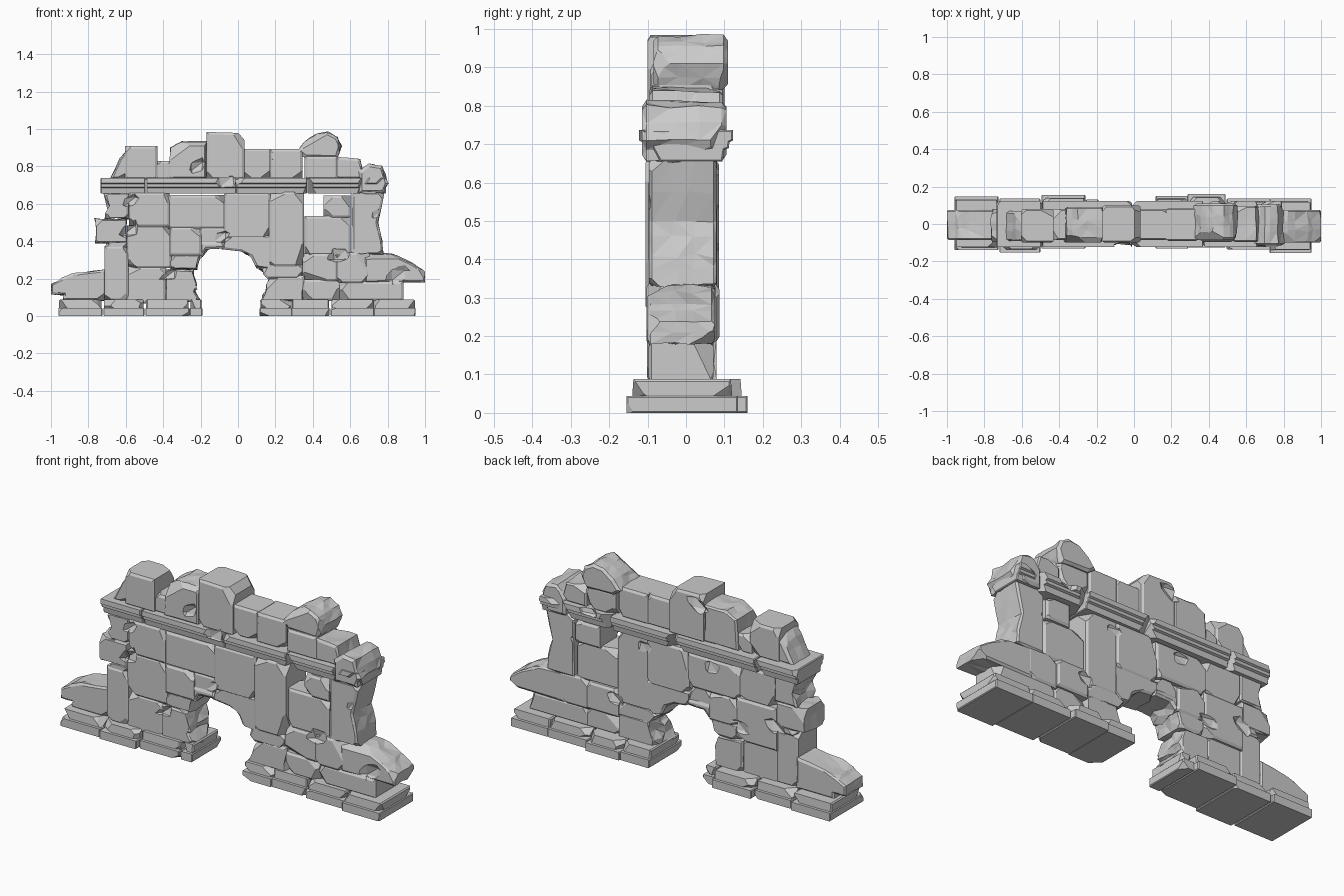
import bpy, bmesh, random
from mathutils import Vector

if "Cube" in bpy.data.objects:
    bpy.data.objects.remove(bpy.data.objects["Cube"])

FRONT, BACK = -0.097, 0.08


def inset(pts, d):
    """Mitred inward offset of a counter-clockwise outline."""
    out = []
    for i, p in enumerate(pts):
        a = (p - pts[i - 1]).normalized()
        b = (pts[(i + 1) % len(pts)] - p).normalized()
        n1, n2 = Vector((-a.y, a.x)), Vector((-b.y, b.x))
        out.append(p + (n1 + n2) * (d / max(0.4, 1 + n1.dot(n2))))
    return out


def stone(name, outline, lo=FRONT, hi=BACK, rough=0.0, chips=2, axis='y',
          bevel=0.008, depth=0.03, grow=0.004):
    """Chamfered block: outline swept along y (or x), roughened rim, chipped corners."""
    rng = random.Random(name)
    pts = [Vector(p) for p in outline]
    if sum(p.cross(pts[(i + 1) % len(pts)]) for i, p in enumerate(pts)) < 0:
        pts.reverse()
    corners = pts
    if rough:
        pts = [q for i, p in enumerate(pts) for q in
               (p, p.lerp(pts[(i + 1) % len(pts)], rng.uniform(0.35, 0.65)))]
    full = inset(pts, -grow) if axis == 'y' else pts
    small = inset(pts, bevel)
    span = hi - lo
    levels = [(lo, small), (lo + bevel, full)]
    if rough:
        levels += [(lo + span * f, full) for f in (0.36, 0.66)]
    levels += [(hi - bevel, full), (hi, small)]
    place = (lambda p, w: Vector((p.x, w, p.y))) if axis == 'y' else \
            (lambda p, w: Vector((w, p.x, p.y)))
    bm = bmesh.new()
    mid = sum(pts, Vector((0, 0))) / len(pts)
    rings = []
    for k, (w, ring) in enumerate(levels):
        row = []
        for p in ring:
            w2 = w
            if rough and 0 < k < len(levels) - 1:
                p = p + (mid - p).normalized() * rng.uniform(-0.3, 1) * rough
                if 1 < k < len(levels) - 2:
                    w2 += rng.uniform(-1, 1) * rough * 0.9
            row.append(bm.verts.new(place(p, w2)))
        rings.append(row)
    n = len(pts)
    rim = [bm.faces.new((r[i], r[(i + 1) % n], s[(i + 1) % n], s[i]))
           for r, s in zip(rings, rings[1:]) for i in range(n)]
    bm.faces.new(rings[0])
    bm.faces.new(rings[-1])
    if rough:
        bmesh.ops.triangulate(bm, faces=rim)
    # chipped corners
    for _ in range(chips):
        i = rng.randrange(len(corners))
        p, a, b = corners[i], corners[i - 1], corners[(i + 1) % len(corners)]
        if (p - a).cross(b - p) <= 0:
            continue
        o = ((p - a).normalized() + (p - b).normalized()).normalized()
        o = Vector((o.x + rng.uniform(-.4, .4), o.y + rng.uniform(-.4, .4)))
        s = rng.choice((-1, 1))
        nrm = place(o, s * rng.uniform(0.4, 1.1)).normalized()
        cut = place(p, hi if s > 0 else lo) - nrm * rng.uniform(0.4, 1) * depth
        bmesh.ops.bisect_plane(bm, geom=bm.verts[:] + bm.edges[:] + bm.faces[:],
                               plane_co=cut, plane_no=nrm, clear_outer=True)
        bmesh.ops.holes_fill(bm, edges=[e for e in bm.edges if e.is_boundary], sides=0)
    for v in bm.verts:
        v.co.z = max(v.co.z, 0)
        v.co.x = min(max(v.co.x, -1), 1)
    bmesh.ops.recalc_face_normals(bm, faces=bm.faces)
    me = bpy.data.meshes.new(name)
    bm.to_mesh(me)
    bm.free()
    ob = bpy.data.objects.new(name, me)
    bpy.context.collection.objects.link(ob)


def box(x0, z0, x1, z1):
    return [(x0, z0), (x1, z0), (x1, z1), (x0, z1)]


# two-tier plinth stones: x0, x1, front y, back y
plinth = [(-.96, -.725, -.14, .147), (-.72, -.5, -.152, .135), (-.495, -.26, -.132, .155),
          (-.258, -.19, -.12, .13), (.115, .29, -.132, .15), (.285, .49, -.125, .16),
          (.495, .73, -.135, .135), (.725, .95, -.155, .135)]
for i, (x0, x1, f, b) in enumerate(plinth):
    stone(f"plinth_foot_{i}", [(f, 0), (b, 0), (b, .044), (f, .044)], x0, x1, axis='x',
          bevel=.004, chips=1, depth=.02)
    stone(f"plinth_step_{i}", [(f + .014, .03), (b - .014, .03), (b - .018, .088),
          (f + .018, .088)], x0 + .004, x1 - .004, axis='x', bevel=.006, chips=5, depth=.035)

# squared wall courses
wall = [(-.71, .085, -.59, .37), (-.59, .07, -.39, .26), (-.59, .26, -.36, .48),
        (-.58, .48, -.37, .655), (-.37, .47, -.07, .643), (-.36, .325, -.2, .47),
        (-.2, .38, -.06, .47), (-.07, .42, .17, .655), (.17, .27, .35, .66),
        (.35, .085, .54, .19), (.35, .19, .53, .33), (.36, .33, .598, .53),
        (.46, .53, .598, .64), (.53, .18, .70, .335), (.54, .085, .88, .18)]
rng = random.Random(4)
for i, b in enumerate(wall):
    stone(f"wall_block_{i}", box(*b), FRONT + rng.uniform(-.01, .012),
          BACK + rng.uniform(-.012, .008), chips=rng.randint(4, 8), depth=.034)

# broken stones at the arch, the ends and the pillar edges
broken = {
    "left_end_block": box(-.765, .39, -.59, .52),
    "left_pillar_top": [(-.71, .52), (-.58, .52), (-.58, .66), (-.715, .66), (-.695, .59)],
    "left_pillar_neck": [(-.70, .36), (-.59, .36), (-.59, .4), (-.70, .4)],
    "left_jamb_low": [(-.39, .08), (-.2, .08), (-.23, .13), (-.215, .17), (-.24, .245), (-.39, .25)],
    "left_jamb_high": [(-.36, .25), (-.22, .25), (-.2, .33), (-.36, .33)],
    "arch_left": [(-.2, .31), (-.17, .36), (-.06, .365), (-.06, .39), (-.2, .39)],
    "arch_crown": [(-.08, .36), (.01, .35), (.07, .32), (.1, .26), (.18, .25), (.18, .43), (-.08, .43)],
    "right_jamb_high": [(.12, .25), (.16, .20), (.35, .20), (.35, .28), (.17, .28)],
    "right_jamb_low": [(.12, .08), (.35, .08), (.35, .21), (.17, .21), (.15, .15)],
    "right_pillar": [(.612, .33), (.775, .33), (.77, .4), (.745, .5), (.78, .66), (.612, .66)],
}
for name, o in broken.items():
    stone(name, o, rough=.018, chips=4)

# fallen rubble lying on both plinths
stone("rubble_left", [(-1, .12), (-.93, .115), (-.93, .085), (-.71, .085), (-.71, .245),
                      (-.88, .225), (-.94, .2), (-1, .17)], -.085, .075, rough=.01, chips=1)
stone("rubble_right", [(.68, .18), (1, .183), (1, .235), (.93, .28), (.82, .33), (.68, .335)],
      -.1, .075, rough=.014, chips=3)

# moulded string course, wide on front and back
half = [(.095, .655), (.1, .685), (.112, .69), (.113, .705), (.123, .71), (.122, .737)]
prof = half + [(-y, z) for y, z in reversed(half)]
for i, (x0, x1) in enumerate([(-.735, -.495), (-.49, -.01), (-.01, .37), (.372, .66), (.66, .79)]):
    stone(f"string_course_{i}", prof, x0, x1, axis='x', bevel=.004, chips=6, depth=.032)

# ruined top course: outline, front y, back y, roughness
top = {
    "top_left": (box(-.6, .735, -.435, .905), -.1, .08, 0),
    "top_left_broken": ([(-.68, .735), (-.59, .735), (-.59, .89), (-.63, .84)], -.09, .07, .012),
    "top_low": (box(-.44, .735, -.36, .825), -.085, .08, 0),
    "top_step": ([(-.37, .735), (-.17, .735), (-.17, .93), (-.3, .93), (-.36, .9)], -.1, .09, .008),
    "top_peak": ([(-.165, .735), (.03, .735), (.03, .94), (0, .975), (-.165, .98)], -.1, .1, 0),
    "top_mid_a": (box(.03, .735, .175, .89), -.085, .08, 0),
    "top_mid_b": (box(.175, .735, .34, .888), -.09, .085, 0),
    "top_right_a": (box(.36, .735, .53, .85), -.095, .095, 0),
    "top_right_b": ([(.53, .735), (.68, .735), (.65, .835), (.53, .845)], -.095, .095, .008),
}
for name, (o, f, b, r) in top.items():
    stone(name, o, f, b, rough=r, chips=4, depth=.03)
stone("top_boulder", [(.32, .88), (.36, .85), (.53, .845), (.55, .91), (.53, .955), (.48, .981),
                      (.42, .975), (.36, .93)], -.085, .11, rough=.008, bevel=.012, chips=3)
stone("end_boulder", [(.65, .66), (.78, .66), (.8, .71), (.77, .8), (.7, .81), (.65, .77)],
      -.115, .105, rough=.014, bevel=.012, chips=3)

# shallow breaks knocked out of the faces: x, y, z, size
gouges = [(-.58, -.11, .46, .07), (-.06, -.13, .72, .07), (-.1, -.11, .42, .07),
          (.55, -.11, .33, .07), (.17, -.11, .86, .06), (-.37, -.11, .22, .06),
          (.75, -.115, .55, .06), (-.60, .098, .38, .07), (.19, .098, .6, .06),
          (-.38, .098, .33, .07), (.5, .13, .74, .07), (.6, .098, .52, .06),
          (-.14, .11, .93, .07), (-.58, -.11, .61, .06), (.86, -.11, .22, .07),
          (-.22, -.11, .8, .06), (.36, .098, .28, .07), (-.22, .098, .6, .06)]
stones = list(bpy.context.collection.objects)
bm = bmesh.new()
for x, y, z, r in gouges:
    for v in bmesh.ops.create_icosphere(bm, subdivisions=1, radius=r)['verts']:
        v.co *= rng.uniform(.65, 1.2)
        v.co = Vector((v.co.x + v.co.z * .4, v.co.y * .55, v.co.z * .8)) + Vector((x, y, z))
me = bpy.data.meshes.new("gouge_cutter")
bm.to_mesh(me)
bm.free()
cutter = bpy.data.objects.new("gouge_cutter", me)
bpy.context.collection.objects.link(cutter)
cutter.hide_render = True
cutter.hide_viewport = True
for ob in stones:
    a, b = Vector(ob.bound_box[0]), Vector(ob.bound_box[6])
    if any(a.x - r < x < b.x + r and a.z - r < z < b.z + r for x, y, z, r in gouges):
        mod = ob.modifiers.new("gouges", 'BOOLEAN')
        mod.operation = 'DIFFERENCE'
        mod.solver = 'EXACT'
        mod.object = cutter
